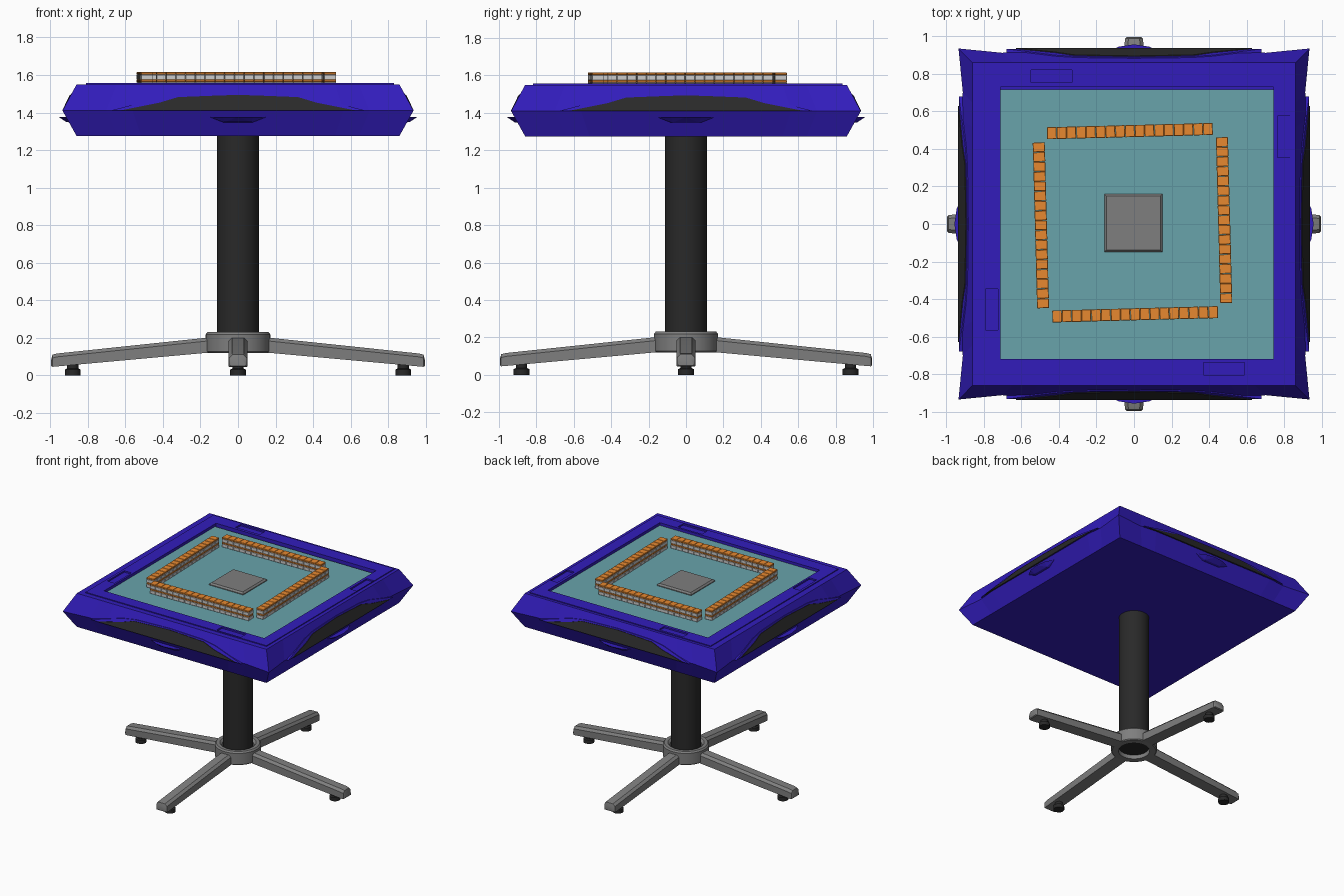
import bpy, bmesh, math, random
from mathutils import Matrix, Vector

if "Cube" in bpy.data.objects:
    bpy.data.objects.remove(bpy.data.objects["Cube"])

random.seed(4)
TAU = math.tau


def material(name, rgb):
    m = bpy.data.materials.new(name)
    m.diffuse_color = (*rgb, 1)
    m.use_nodes = True
    m.node_tree.nodes["Principled BSDF"].inputs["Base Color"].default_value = m.diffuse_color
    return m


BLUE = material("blue", (0.032, 0.012, 0.50))
BLACK = material("black", (0.022, 0.022, 0.022))
TEAL = material("teal", (0.14, 0.37, 0.41))
ORANGE = material("orange", (0.80, 0.25, 0.03))
DARK_GREY = material("dark_grey", (0.21, 0.21, 0.21))


def finish(bm, name, mat=None, smooth=False, bevel=0):
    bmesh.ops.recalc_face_normals(bm, faces=bm.faces)
    me = bpy.data.meshes.new(name)
    bm.to_mesh(me)
    bm.free()
    ob = bpy.data.objects.new(name, me)
    bpy.context.collection.objects.link(ob)
    if mat:
        me.materials.append(mat)
    if bevel:
        b = ob.modifiers.new("bevel", "BEVEL")
        b.width, b.segments = bevel, 1
    if smooth:
        bpy.ops.object.select_all(action="DESELECT")
        ob.select_set(True)
        bpy.context.view_layer.objects.active = ob
        bpy.ops.object.shade_smooth_by_angle(angle=math.radians(35))
    return ob


def box(bm, x0, x1, y0, y1, z0, z1, matrix=Matrix()):
    mid = Vector(((x0 + x1) / 2, (y0 + y1) / 2, (z0 + z1) / 2))
    size = Matrix.Diagonal((x1 - x0, y1 - y0, z1 - z0, 1))
    bmesh.ops.create_cube(bm, size=1, matrix=matrix @ Matrix.Translation(mid) @ size)


def loft(bm, rings, closed=False):
    """Bridge rings of points; cap the ends unless the rings close on themselves."""
    vs = [[bm.verts.new(p) for p in r] for r in rings]
    n = len(vs[0])
    pairs = list(zip(vs, vs[1:])) + ([(vs[-1], vs[0])] if closed else [])
    for a, b in pairs:
        for i in range(n):
            bm.faces.new((a[i], a[(i + 1) % n], b[(i + 1) % n], b[i]))
    if not closed:
        bm.faces.new(vs[0][::-1])
        bm.faces.new(vs[-1])


def lathe(name, profile, sides, mat=None, closed=False, at=(0, 0)):
    bm = bmesh.new()
    loft(bm, [[(at[0] + r * math.cos(TAU * i / sides), at[1] + r * math.sin(TAU * i / sides), z)
               for i in range(sides)] for r, z in profile], closed)
    return finish(bm, name, mat, True)


def turned(points, k):
    m = Matrix.Rotation(k * TAU / 4, 3, "Z")
    return [m @ Vector(p) for p in points]


SIDES = ["front", "right", "back", "left"]

# Pedestal: column and hollow hub
lathe("column", [(0.113, 0.15), (0.113, 1.29)], 40, BLACK)
lathe("hub", [(0.118, 0.12), (0.165, 0.12), (0.172, 0.127), (0.172, 0.218),
              (0.162, 0.23), (0.135, 0.23), (0.118, 0.215)], 40, DARK_GREY, closed=True)

# Four tapering legs, each with a levelling foot
for k, side in enumerate(SIDES):
    bm = bmesh.new()
    rings = []
    for r, w, z0, z1 in [(0.14, 0.05, 0.122, 0.203), (0.965, 0.05, 0.047, 0.116),
                         (0.988, 0.047, 0.045, 0.11), (0.995, 0.04, 0.05, 0.085)]:
        c = 0.018
        section = [(-w, -r, z0), (w, -r, z0), (w, -r, z1 - c), (w - c, -r, z1),
                   (c - w, -r, z1), (-w, -r, z1 - c)]
        rings.append(turned(section, k))
    loft(bm, rings)
    finish(bm, side + "_leg", DARK_GREY, True)
    foot = turned([(0, -0.88, 0)], k)[0]
    lathe(side + "_foot", [(0.042, 0), (0.042, 0.03), (0.03, 0.036), (0.03, 0.07)],
          12, BLACK, at=(foot.x, foot.y))

# Table body: flared sides meeting at a ridge that dips beside each panel
stations = [(-1, 0.935), (-0.75, 0.912), (-0.6, 0.926), (0.6, 0.926), (0.75, 0.912)]
rings = []
for z, half in [(1.275, 0.86), (1.41, None), (1.55, 0.86)]:
    ring = []
    for k in range(4):
        ring += turned([(t * (half or 0.935), -(half or d), z) for t, d in stations], k)
    rings.append(ring)
bm = bmesh.new()
loft(bm, rings)
body = finish(bm, "table_body", BLUE)

# Raised rim plate on the top
bm = bmesh.new()
box(bm, -0.81, 0.832, -0.818, 0.838, 1.53, 1.557)
rim = finish(bm, "rim_plate", BLUE)

# Cut the playing well and the four tray recesses out of body and rim
bm = bmesh.new()
box(bm, -0.71, 0.742, -0.72, 0.73, 1.515, 1.7)
for x0, x1, y0, y1 in [(-0.55, -0.33, 0.755, 0.82), (0.765, 0.83, 0.355, 0.575),
                       (0.37, 0.59, -0.805, -0.737), (-0.79, -0.725, -0.565, -0.345)]:
    box(bm, x0, x1, y0, y1, 1.545, 1.7)
cutter = finish(bm, "well_cutter")
cutter.hide_render = True
for ob in (body, rim):
    mod = ob.modifiers.new("cut", "BOOLEAN")
    mod.operation, mod.solver, mod.object = "DIFFERENCE", "EXACT", cutter
    bpy.context.view_layer.objects.active = ob
    bpy.ops.object.modifier_apply(modifier="cut")
bpy.data.objects.remove(cutter)

# Playing surface and raised centre block
bm = bmesh.new()
box(bm, -0.71, 0.742, -0.72, 0.717, 1.50, 1.535)
finish(bm, "playing_surface", TEAL)
bm = bmesh.new()
loft(bm, [[(-0.003 + sx * h, 0.005 + sy * h, z) for sx, sy in [(-1, -1), (1, -1), (1, 1), (-1, 1)]]
          for h, z in [(0.155, 1.53), (0.155, 1.541), (0.143, 1.553)]])
finish(bm, "centre_block", DARK_GREY)


# Side trim: a blue hood, a black panel on it and a drawer pull underneath
def slope_panel(name, half_outline, lift, k, mat):
    outline = half_outline + [(-x, z) for x, z in reversed(half_outline) if x]
    bm = bmesh.new()
    loft(bm, [turned([(x, -(0.86 + (1.555 - z) * 0.49) - d, z) for x, z in outline], k)
              for d in (-0.025, lift)])
    finish(bm, name, mat)


hood = [(-0.68, 1.41), (-0.42, 1.478), (-0.3, 1.494), (0, 1.502)]
panel = [(-0.63, 1.41), (-0.42, 1.452), (-0.32, 1.482), (-0.12, 1.49), (0, 1.494)]
for k, side in enumerate(SIDES):
    slope_panel(side + "_hood", hood, 0.002, k, BLUE)
    slope_panel(side + "_panel", panel, 0.006, k, BLACK)
    bm = bmesh.new()
    pts = [(-0.15, 0.912, 1.377), (-0.08, 0.945, 1.377), (0, 0.957, 1.377), (-0.14, 0.90, 1.37),
           (-0.08, 0.89, 1.347), (-0.07, 0.915, 1.349)]
    for x, y, z in turned([(s * x, -y, z) for x, y, z in pts for s in (-1, 1)], k):
        bm.verts.new((x, y, z))
    bmesh.ops.remove_doubles(bm, verts=bm.verts, dist=1e-5)
    bmesh.ops.convex_hull(bm, input=bm.verts)
    finish(bm, side + "_drawer_pull", BLUE)

# Four walls of seventeen tiles, two layers high, with coloured backs up
faces, backs = bmesh.new(), bmesh.new()
w, d = 0.0253, 0.032
for k in range(4):
    wall = (Matrix.Translation((-0.008, 0.007, 1.535)) @ Matrix.Rotation(k * TAU / 4, 4, "Z")
            @ Matrix.Translation((-0.014, 0.488, 0)) @ Matrix.Rotation(math.radians(1.5), 4, "Z"))
    for i in range(17):
        spot = (wall @ Matrix.Translation(((i - 8) * 0.052, 0, 0))
                @ Matrix.Rotation(random.uniform(-0.02, 0.03), 4, "Z"))
        for z in (0, 0.04):
            box(faces, -w, w, -d, d, z, z + 0.027, spot)
            box(backs, -w, w, -d, d, z + 0.027, z + 0.04, spot)
finish(faces, "tile_faces", None, bevel=0.002)
finish(backs, "tile_backs", ORANGE, bevel=0.002)
